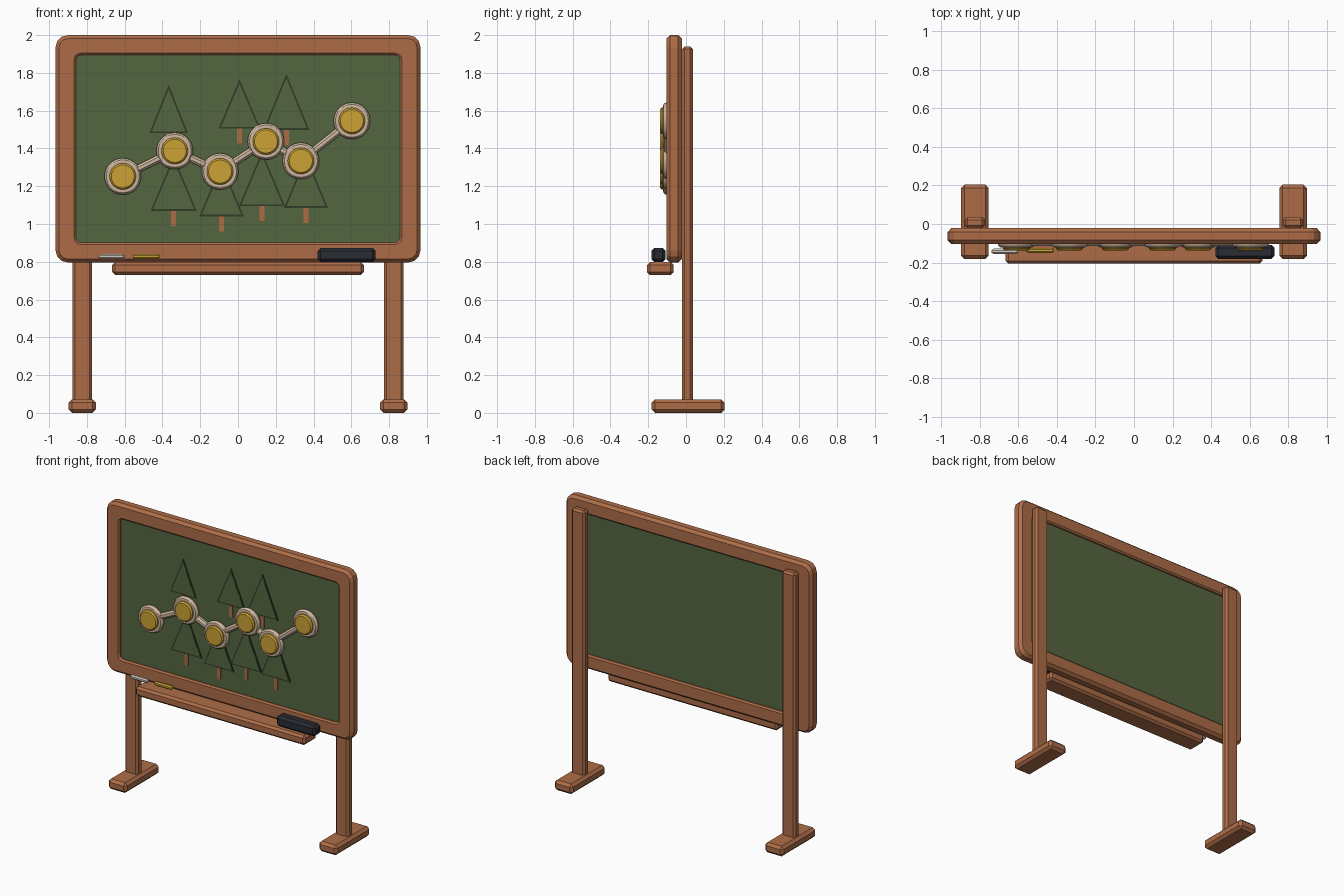
import bpy, bmesh, math
from mathutils import Vector

if "Cube" in bpy.data.objects:
    bpy.data.objects.remove(bpy.data.objects["Cube"])


def mat(name, rgb):
    m = bpy.data.materials.new(name)
    m.diffuse_color = (*rgb, 1)
    m.use_nodes = True
    m.node_tree.nodes["Principled BSDF"].inputs["Base Color"].default_value = m.diffuse_color
    return m


WOOD = mat("brown wood", (0.42, 0.152, 0.064))
GREEN = mat("board green", (0.09, 0.132, 0.052))
DARK = mat("dark green", (0.03, 0.045, 0.02))
PALE = mat("pale stone", (0.62, 0.47, 0.35))
GOLD = mat("gold", (0.60, 0.36, 0.036))
BLACK = mat("eraser black", (0.023, 0.025, 0.034))
WHITE = mat("chalk white", (0.65, 0.60, 0.52))


def finish(name, bm, m):
    bmesh.ops.recalc_face_normals(bm, faces=bm.faces)
    me = bpy.data.meshes.new(name)
    bm.to_mesh(me)
    bm.free()
    me.materials.append(m)
    ob = bpy.data.objects.new(name, me)
    bpy.context.collection.objects.link(ob)
    return ob


def box(name, lo, hi, m, bevel=0.0):
    bm = bmesh.new()
    bmesh.ops.create_cube(bm, size=1)
    for v in bm.verts:
        v.co = [l + (h - l) * (c + 0.5) for l, h, c in zip(lo, hi, v.co)]
    if bevel:
        bmesh.ops.bevel(bm, geom=bm.edges[:], offset=bevel, segments=1, affect='EDGES')
    return finish(name, bm, m)


def bridge(bm, rings, closed):
    n = len(rings[0])
    for i in range(len(rings) if closed else len(rings) - 1):
        a, b = rings[i], rings[(i + 1) % len(rings)]
        for j in range(n):
            bm.faces.new((a[j], a[(j + 1) % n], b[(j + 1) % n], b[j]))


def rounded_ring(bm, hw, hh, r, y, zc):
    ring = []
    for k, (sx, sz) in enumerate([(1, 1), (-1, 1), (-1, -1), (1, -1)]):
        for s in range(4):
            a = math.radians(90 * k + 30 * s)
            ring.append(bm.verts.new((sx * (hw - r) + r * math.cos(a), y,
                                      zc + sz * (hh - r) + r * math.sin(a))))
    return ring


def lathe(name, profile, centre, m, n=32):
    # profile of (radius, y) turned about a y-parallel axis, ends capped
    bm = bmesh.new()
    rings = [[bm.verts.new((centre[0] + r * math.cos(2 * math.pi * k / n), y,
                            centre[1] + r * math.sin(2 * math.pi * k / n)))
              for k in range(n)] for r, y in profile]
    bridge(bm, rings, False)
    bm.faces.new(rings[0])
    bm.faces.new(rings[-1])
    ob = finish(name, bm, m)
    bpy.ops.object.select_all(action='DESELECT')
    bpy.context.view_layer.objects.active = ob
    ob.select_set(True)
    bpy.ops.object.shade_smooth_by_angle(angle=math.radians(30))
    return ob


def rod(name, a, b, profile, m, n=8):
    # profile of (fraction along the rod, radius)
    a, b = Vector(a), Vector(b)
    d = (b - a).normalized()
    u = Vector((0, 1, 0))
    w = d.cross(u)
    bm = bmesh.new()
    rings = []
    for t, r in profile:
        rings.append([bm.verts.new(a.lerp(b, t) + r * (u * math.cos(q) + w * math.sin(q)))
                      for q in [2 * math.pi * (k + 0.5) / n for k in range(n)]])
    bridge(bm, rings, False)
    bm.faces.new(rings[0])
    bm.faces.new(rings[-1])
    return finish(name, bm, m)


# Frame: closed chamfered cross-section swept round a rounded rectangle
bm = bmesh.new()
section = [(0.966, 0.602, 0.065, -0.084), (0.948, 0.584, 0.05, -0.104),
           (0.868, 0.506, 0.035, -0.104), (0.858, 0.496, 0.028, -0.094),
           (0.858, 0.496, 0.028, -0.032), (0.868, 0.506, 0.035, -0.022),
           (0.948, 0.584, 0.05, -0.022), (0.966, 0.602, 0.065, -0.042)]
bridge(bm, [rounded_ring(bm, hw, hh, r, y, 1.398) for hw, hh, r, y in section], True)
finish("frame", bm, WOOD)

# Writing board
box("board", (-0.88, -0.086, 0.88), (0.88, -0.042, 1.92), GREEN)

# Posts and feet
for side, s in (("left", -1), ("right", 1)):
    c = s * 0.825
    box(side + "_post", (c - 0.052, -0.021, 0.05), (c + 0.052, 0.036, 1.94), WOOD, 0.014)
    box(side + "_foot", (c - 0.072, -0.182, 0), (c + 0.072, 0.204, 0.072), WOOD, 0.018)

# Tray, eraser and chalk
box("tray", (-0.666, -0.206, 0.73), (0.666, -0.066, 0.798), WOOD, 0.015)
box("eraser", (0.422, -0.182, 0.798), (0.728, -0.108, 0.874), BLACK, 0.016)
chalk = [(0, 0.008), (0.08, 0.015), (0.92, 0.015), (1, 0.008)]
rod("white_chalk", (-0.738, -0.142, 0.828), (-0.602, -0.142, 0.828), chalk, WHITE)
rod("yellow_chalk", (-0.556, -0.137, 0.828), (-0.415, -0.137, 0.828), chalk, GOLD)

# Trees: outlined triangle plates with a trunk (x, base z, width, height)
trees = [(-0.367, 1.482, 0.204, 0.255), (0.008, 1.505, 0.222, 0.262),
         (0.256, 1.498, 0.244, 0.297), (-0.341, 1.070, 0.244, 0.29),
         (-0.087, 1.041, 0.236, 0.28), (0.127, 1.095, 0.244, 0.29),
         (0.360, 1.086, 0.232, 0.28)]
for i, (x, z, w, h) in enumerate(trees):
    y = -0.090 - 0.0004 * i
    inset = 0.009
    side = math.hypot(h, w / 2)
    inr = w * h / (w + 2 * side)
    k = 1 - inset / inr
    corners = [(x - w / 2, z), (x + w / 2, z), (x, z + h)]
    for part, f, yf, m in (("outline", 1, y, DARK), ("fill", k, y - 0.001, GREEN)):
        bm = bmesh.new()
        rings = [[bm.verts.new((x + (px - x) * f, yy, z + inr + (pz - z - inr) * f))
                  for px, pz in corners] for yy in (-0.085, yf)]
        bridge(bm, rings, False)
        bm.faces.new(rings[0])
        bm.faces.new(rings[1])
        finish(f"tree_{part}_{i + 1}", bm, m)
    box(f"tree_trunk_{i + 1}", (x - 0.013, -0.092, z - 0.08), (x + 0.013, -0.085, z), WOOD)

# Trail of medallions joined by rods
spots = [(-0.61, 1.252), (-0.335, 1.387), (-0.095, 1.278),
         (0.148, 1.437), (0.333, 1.334), (0.603, 1.546)]
for i, p in enumerate(spots):
    lathe(f"medallion_rim_{i + 1}",
          [(0.086, -0.084), (0.094, -0.092), (0.097, -0.102), (0.094, -0.112),
           (0.087, -0.119), (0.079, -0.121), (0.070, -0.119)], p, PALE)
    lathe(f"medallion_disc_{i + 1}",
          [(0.070, -0.10), (0.070, -0.128), (0.061, -0.137)], p, GOLD)
    if i:
        q = spots[i - 1]
        rod(f"trail_rod_{i}", (q[0], -0.095, q[1]), (p[0], -0.095, p[1]),
            [(0, 0.022), (1, 0.022)], PALE)
